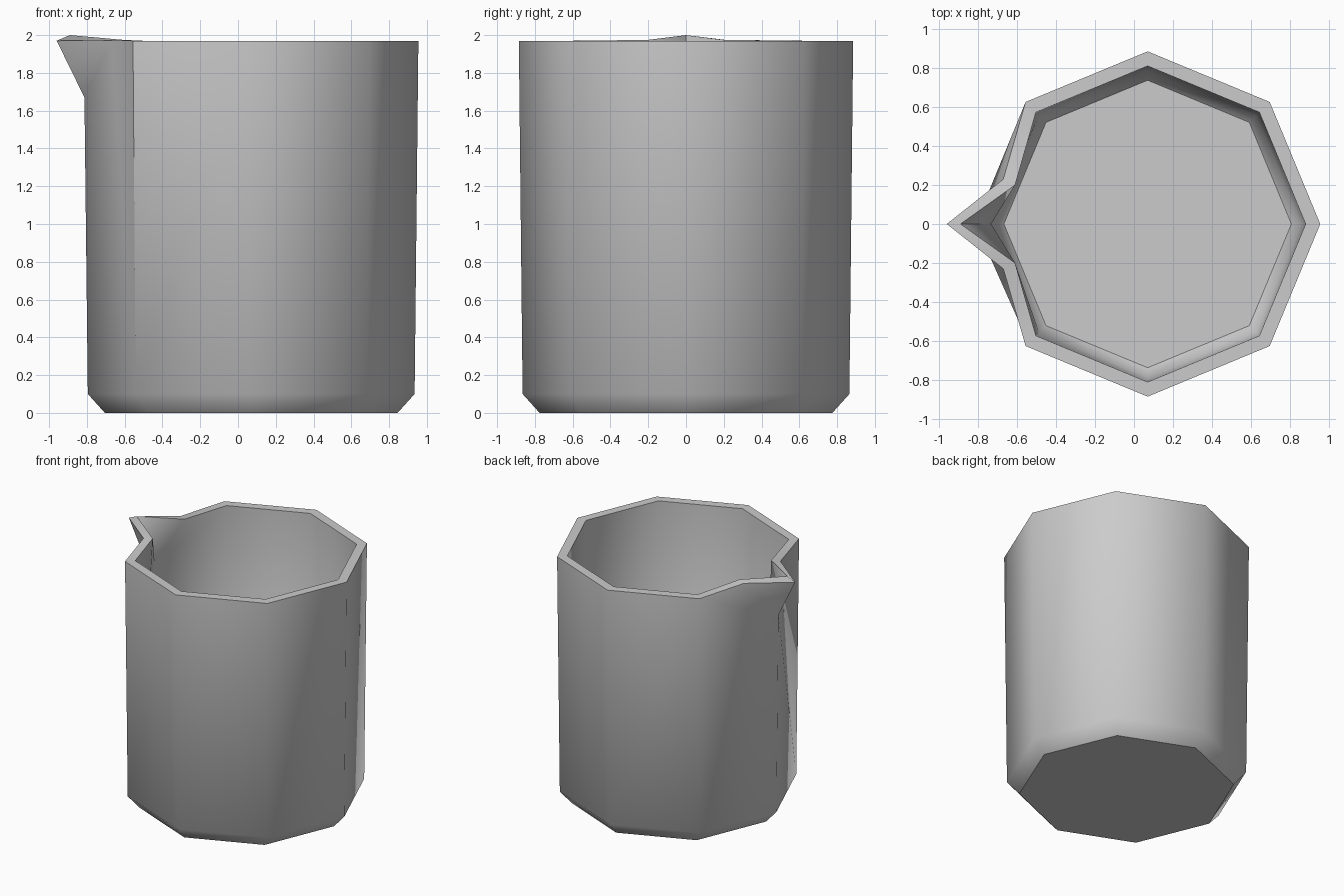
import bpy
import bmesh
from math import cos, sin, pi, radians

cube = bpy.data.objects.get("Cube")
if cube:
    bpy.data.objects.remove(cube)

SIDES = 8
CENTRE_X = 0.07
BACK = SIDES // 2  # corner that carries the spout

grey = bpy.data.materials.new("plain_grey")
grey.use_nodes = True
colour = (0.6, 0.6, 0.6, 1)
grey.diffuse_color = colour
grey.node_tree.nodes["Principled BSDF"].inputs["Base Color"].default_value = colour

bm = bmesh.new()


def ring(radius, z):
    return [bm.verts.new((CENTRE_X + radius * cos(2 * pi * i / SIDES),
                          radius * sin(2 * pi * i / SIDES), z))
            for i in range(SIDES)]


def shell(base, shoulder, top, pinch, tip, notch):
    """One skin of the beaker; returns its rim loop, spout included."""
    low, mid, high = ring(*base), ring(*shoulder), ring(*top)
    bm.faces.new(low)
    for i in range(SIDES):
        j = (i + 1) % SIDES
        bm.faces.new((low[i], low[j], mid[j], mid[i]))
        if BACK not in (i, j):
            bm.faces.new((mid[i], mid[j], high[j], high[i]))

    # Spout: notch below, two pinched rim points and a raised tip
    bm.verts.remove(high[BACK])
    x, y, z = pinch
    pinch_l = bm.verts.new((x, y, z))
    pinch_r = bm.verts.new((x, -y, z))
    tip_v = bm.verts.new(tip)
    notch_v = bm.verts.new(notch)
    before, after = BACK - 1, BACK + 1
    bm.faces.new((mid[before], mid[BACK], notch_v))
    bm.faces.new((mid[before], notch_v, high[before]))
    bm.faces.new((high[before], notch_v, pinch_l))
    bm.faces.new((mid[BACK], mid[after], notch_v))
    bm.faces.new((notch_v, mid[after], pinch_r))
    bm.faces.new((pinch_r, mid[after], high[after]))
    bm.faces.new((pinch_l, notch_v, tip_v))
    bm.faces.new((tip_v, notch_v, pinch_r))
    return high[:BACK] + [pinch_l, tip_v, pinch_r] + high[after:]


# Outer and inner skins
outer = shell((0.775, 0), (0.865, 0.1), (0.885, 1.97),
              (-0.67, 0.23, 1.972), (-0.96, 0, 1.97), (-0.813, 0, 1.67))
inner = shell((0.737, 0.075), (0.787, 0.13), (0.81, 1.97),
              (-0.61, 0.2, 1.975), (-0.89, 0, 2.0), (-0.733, 0, 1.66))

# Flat rim joining the skins
for i in range(len(outer)):
    j = (i + 1) % len(outer)
    bm.faces.new((outer[i], outer[j], inner[j], inner[i]))

bmesh.ops.recalc_face_normals(bm, faces=bm.faces[:])
mesh = bpy.data.meshes.new("beaker")
bm.to_mesh(mesh)
bm.free()
mesh.materials.append(grey)
beaker = bpy.data.objects.new("beaker", mesh)
bpy.context.collection.objects.link(beaker)

# Smooth walls, crisp rim and base
bpy.ops.object.select_all(action='DESELECT')
beaker.select_set(True)
bpy.context.view_layer.objects.active = beaker
bpy.ops.object.shade_smooth_by_angle(angle=radians(47))
